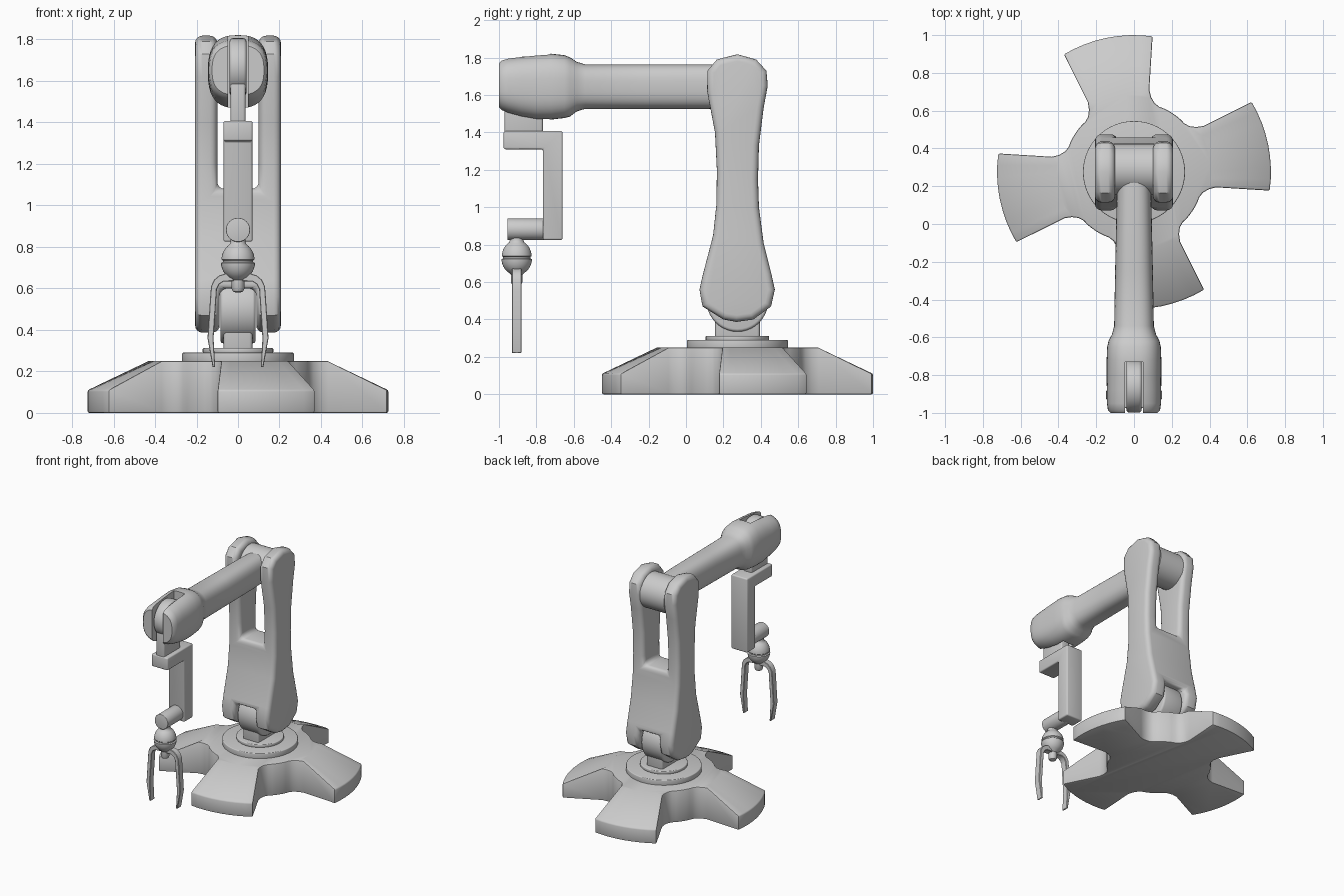
import bpy, bmesh, math
from mathutils import Vector, Matrix

if "Cube" in bpy.data.objects:
    bpy.data.objects.remove(bpy.data.objects["Cube"])

grey = bpy.data.materials.new("light_grey")
grey.diffuse_color = (0.6, 0.6, 0.6, 1)
grey.use_nodes = True
grey.node_tree.nodes["Principled BSDF"].inputs["Base Color"].default_value = grey.diffuse_color
CY = 0.275  # y of the turntable axis


def finish(name, bm, bevel=0, segs=3, cutters=(), angle=35):
    """Turn a bmesh into an object, cut, bevel and shade it."""
    bmesh.ops.recalc_face_normals(bm, faces=bm.faces)
    me = bpy.data.meshes.new(name)
    bm.to_mesh(me)
    bm.free()
    ob = bpy.data.objects.new(name, me)
    bpy.context.collection.objects.link(ob)
    me.materials.append(grey)
    bpy.ops.object.select_all(action='DESELECT')
    bpy.context.view_layer.objects.active = ob
    ob.select_set(True)
    for c in cutters:
        m = ob.modifiers.new("cut", 'BOOLEAN')
        m.operation, m.object, m.solver = 'DIFFERENCE', c, 'EXACT'
        bpy.ops.object.modifier_apply(modifier=m.name)
    if bevel:
        m = ob.modifiers.new("bevel", 'BEVEL')
        m.width, m.segments, m.limit_method = bevel, segs, 'ANGLE'
        m.angle_limit = math.radians(50)
        bpy.ops.object.modifier_apply(modifier=m.name)
    bpy.ops.object.shade_smooth_by_angle(angle=math.radians(angle))
    return ob


def box_bm(x, y, z):
    bm = bmesh.new()
    bmesh.ops.create_cube(bm, size=1)
    for v in bm.verts:
        v.co = Vector([(a + b) / 2 + c * (b - a) for (a, b), c in zip((x, y, z), v.co)])
    return bm


def box(name, x, y, z, bevel=0.0):
    return finish(name, box_bm(x, y, z), bevel)


def cutter(name, x, y, z):
    ob = finish(name, box_bm(x, y, z))
    ob.hide_render = ob.hide_viewport = True
    return ob


def cyl(name, centre, r, length, axis='Z', bevel=0.0, n=40):
    bm = bmesh.new()
    bmesh.ops.create_cone(bm, cap_ends=True, segments=n, radius1=r, radius2=r, depth=length)
    rot = {'X': Matrix.Rotation(math.pi / 2, 4, 'Y'), 'Y': Matrix.Rotation(math.pi / 2, 4, 'X'),
           'Z': Matrix()}[axis]
    bm.transform(Matrix.Translation(centre) @ rot)
    return finish(name, bm, bevel)


def prism(pts, place, a, b):
    """Extrude a 2D outline from a to b, placed by place(p, q, depth)."""
    bm = bmesh.new()
    rings = [[bm.verts.new(place(p, q, d)) for p, q in pts] for d in (a, b)]
    for r in rings:
        bm.faces.new(r)
    for i in range(len(pts)):
        j = (i + 1) % len(pts)
        bm.faces.new((rings[0][i], rings[0][j], rings[1][j], rings[1][i]))
    return bm


def lathe(name, prof, x, y, n=32):
    """Revolve (radius, z) points around a vertical axis."""
    bm = bmesh.new()
    rings = [[bm.verts.new((x + r * math.cos(t * math.tau / n), y + r * math.sin(t * math.tau / n), z))
              for t in range(n)] for r, z in prof]
    for p, q in zip(rings, rings[1:]):
        for i in range(n):
            bm.faces.new((p[i], p[(i + 1) % n], q[(i + 1) % n], q[i]))
    bm.faces.new(rings[0])
    bm.faces.new(rings[-1])
    return finish(name, bm)


# base: round hub with four flared, sloping feet
bm = bmesh.new()
hub_top, outline = [], []


def corner(p, q, k, z):
    a = math.radians(11.5 + 90 * k)
    x, y = p * math.cos(a) - q * math.sin(a), p * math.sin(a) + q * math.cos(a) + CY
    return bm.verts.new((x, y, z))


hub_edge = [(0.372 * math.cos(math.radians(t)), 0.372 * math.sin(math.radians(t))) for t in (37, 41, 45)]
neck = [(0.41, 0.166), (0.37, 0.168), (0.335, 0.18), (0.312, 0.2)]
for k in range(4):
    arc = [corner(0.725 * math.cos(math.radians(t)), 0.725 * math.sin(math.radians(t)), k, 0.11)
           for t in (-19.3, -14.5, -9.6, -4.8, 0, 4.8, 9.6, 14.5, 19.3)]
    left = [corner(p, q, k, 0.25) for p, q in neck + hub_edge]
    right = [corner(p, -q, k, 0.25) for p, q in (neck + hub_edge[:2])[::-1]]
    mid = [corner(0.41 * math.cos(s), 0.41 * math.sin(s), k, 0.25) for s in
           [math.radians(t) for t in (-16.5, -11, -5.5, 0, 5.5, 11, 16.5)]]
    inner = [right[-1]] + mid + [left[0]]
    for i in range(8):
        bm.faces.new((inner[i], arc[i], arc[i + 1], inner[i + 1]))
    hub_top += right[:-1] + inner + left[1:]
    outline += right + arc + left
bm.faces.new(hub_top)
low = [bm.verts.new((v.co.x, v.co.y, 0)) for v in outline]
bm.faces.new(low)
for i in range(len(low)):
    j = (i + 1) % len(low)
    bm.faces.new((outline[i], outline[j], low[j], low[i]))
finish("base", bm, 0.008, 2)

# turntable and neck
cyl("turntable_disc", (0, CY, 0.265), 0.27, 0.05, bevel=0.006, n=64)
cyl("turntable_ring", (0, CY, 0.3), 0.17, 0.025, bevel=0.006, n=48)
box("neck", (-0.07, 0.07), (0.155, 0.395), (0.3, 0.5), 0.015)
cyl("shoulder_knuckle", (0, CY, 0.5), 0.165, 0.17, 'X', 0.015)

# upright yoke, forked at both ends
side = [(0.20, 0.40), (0.27, 0.387), (0.36, 0.40), (0.455, 0.47), (0.475, 0.56), (0.455, 0.65),
        (0.415, 0.81), (0.39, 1.0), (0.385, 1.15), (0.39, 1.33), (0.415, 1.53), (0.437, 1.65),
        (0.43, 1.73), (0.375, 1.79), (0.275, 1.818), (0.165, 1.79), (0.115, 1.73), (0.113, 1.62),
        (0.155, 1.4), (0.165, 1.2), (0.163, 1.02), (0.145, 0.85), (0.09, 0.64), (0.072, 0.56), (0.088, 0.47)]
top_slot = cutter("top_slot_cutter", (-0.1, 0.1), (-0.2, 0.8), (1.08, 2))
low_slot = cutter("low_slot_cutter", (-0.088, 0.088), (-0.2, 0.8), (0.2, 0.6))
finish("yoke", prism(side, lambda p, q, d: (d, p, q), -0.207, 0.207), 0.035, 4, (top_slot, low_slot))

# forearm with swollen head: (y, half width, half height, centre z)
sections = [(0.30, 0.088, 0.11, 1.645), (0.12, 0.092, 0.119, 1.645), (-0.25, 0.1, 0.119, 1.645),
            (-0.54, 0.105, 0.119, 1.645), (-0.585, 0.117, 0.133, 1.645), (-0.62, 0.135, 0.158, 1.643),
            (-0.65, 0.142, 0.168, 1.645), (-0.72, 0.145, 0.176, 1.645), (-0.8, 0.145, 0.173, 1.642),
            (-0.88, 0.144, 0.162, 1.645), (-0.95, 0.143, 0.148, 1.65), (-0.985, 0.138, 0.136, 1.652),
            (-1.0, 0.125, 0.12, 1.652)]
bm = bmesh.new()
rings, N = [], 40
for y, hx, hz, cz in sections:
    ring = []
    for i in range(N):
        c, s = math.cos(i * math.tau / N), math.sin(i * math.tau / N)
        ring.append(bm.verts.new((hx * math.copysign(abs(c) ** 0.75, c), y,
                                  cz + hz * math.copysign(abs(s) ** 0.75, s))))
    rings.append(ring)
for p, q in zip(rings, rings[1:]):
    for i in range(N):
        bm.faces.new((p[i], p[(i + 1) % N], q[(i + 1) % N], q[i]))
bm.faces.new(rings[0])
bm.faces.new(rings[-1])
head_slot = cutter("head_slot_cutter", (-0.048, 0.048), (-1.2, -0.73), (1.2, 2))
finish("forearm", bm, cutters=(head_slot,))
cyl("elbow_barrel", (0, 0.29, 1.645), 0.135, 0.21, 'X')

# wrist link: knuckle, stem and C-shaped bracket
cyl("wrist_knuckle", (0, -0.86, 1.668), 0.138, 0.082, 'X', 0.015)
box("wrist_stem", (-0.036, 0.036), (-0.97, -0.765), (1.38, 1.62), 0.012)
bracket = [(-0.975, 1.31), (-0.765, 1.31), (-0.765, 0.825), (-0.66, 0.825), (-0.66, 1.408), (-0.975, 1.408)]
finish("bracket", prism(bracket, lambda p, q, d: (d, p, q), -0.07, 0.07), 0.01)
cyl("wrist_pin", (0, -0.85, 0.882), 0.058, 0.21, 'Y', 0.004)

# ball joint made of two domes with a seam
GY = -0.905
ball = [(0.036, 0.87), (0.036, 0.825)]
for a in (60, 50, 40, 30, 20, 10, 3):
    t = math.radians(a)
    ball.append((0.08 * math.cos(t), 0.735 + 0.09 * math.sin(t)))
ball += [(0.073, 0.734), (0.073, 0.727)]
for a in (3, 10, 20, 30, 40, 50, 60):
    t = math.radians(a)
    ball.append((0.082 * math.cos(t), 0.727 - 0.09 * math.sin(t)))
ball += [(0.03, 0.64), (0.031, 0.6), (0.024, 0.585), (0.01, 0.58)]
lathe("ball_joint", ball, 0, GY)

# gripper fingers
finger = [(0.02, 0.672), (0.06, 0.672), (0.09, 0.663), (0.115, 0.642), (0.13, 0.61), (0.134, 0.56),
          (0.147, 0.36), (0.122, 0.22), (0.11, 0.22), (0.118, 0.36), (0.105, 0.55), (0.102, 0.595),
          (0.09, 0.62), (0.07, 0.633), (0.02, 0.635)]
for s, name in ((1, "right_finger"), (-1, "left_finger")):
    finish(name, prism(finger, lambda p, q, d: (s * p, d, q), GY - 0.025, GY + 0.025), 0.003, 1)
